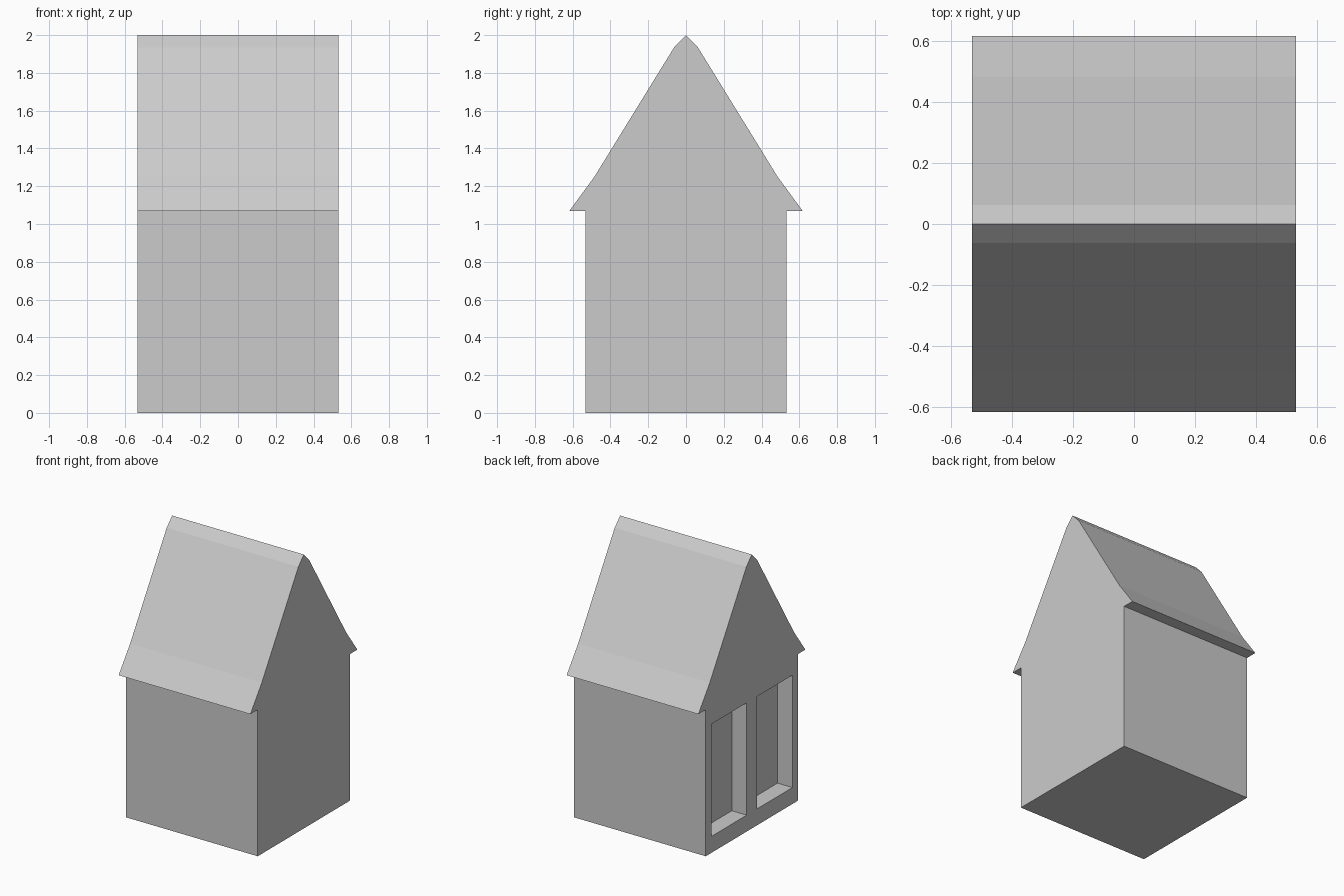
import bpy, bmesh

if "Cube" in bpy.data.objects:
    bpy.data.objects.remove(bpy.data.objects["Cube"])

W = 0.532          # half width of the walls
EAVE = 1.07        # eave height
DEPTH = 0.12       # window recess depth

# House shell: gable profile (y, z) extruded along x
half = [(W, 0), (W, EAVE), (0.617, EAVE), (0.485, 1.25), (0.063, 1.935)]
profile = half + [(0, 2.0)] + [(-y, z) for y, z in reversed(half)]

bm = bmesh.new()
gable = bm.faces.new([bm.verts.new((-W, y, z)) for y, z in profile])
ext = bmesh.ops.extrude_face_region(bm, geom=[gable], use_keep_orig=True)
moved = [v for v in ext["geom"] if isinstance(v, bmesh.types.BMVert)]
bmesh.ops.translate(bm, verts=moved, vec=(2 * W, 0, 0))
bmesh.ops.recalc_face_normals(bm, faces=bm.faces)
mesh = bpy.data.meshes.new("house")
bm.to_mesh(mesh)
bm.free()
house = bpy.data.objects.new("house", mesh)
bpy.context.collection.objects.link(house)


def cut_window(name, y0, y1, z0, z1):
    """Recess a window opening into the left gable wall."""
    bpy.ops.mesh.primitive_cube_add(size=1, location=(-W, (y0 + y1) / 2, (z0 + z1) / 2))
    cutter = bpy.context.object
    cutter.name = name
    cutter.scale = (2 * DEPTH, y1 - y0, z1 - z0)
    cutter.hide_render = True
    cutter.display_type = 'WIRE'
    mod = house.modifiers.new(name, 'BOOLEAN')
    mod.operation = 'DIFFERENCE'
    mod.solver = 'EXACT'
    mod.object = cutter
    bpy.context.view_layer.objects.active = house
    bpy.ops.object.modifier_apply(modifier=mod.name)
    bpy.data.objects.remove(cutter)


# Two mirrored tall windows
cut_window("window_cutter_back", 0.06, 0.468, 0.12, 0.94)
cut_window("window_cutter_front", -0.468, -0.06, 0.12, 0.94)
